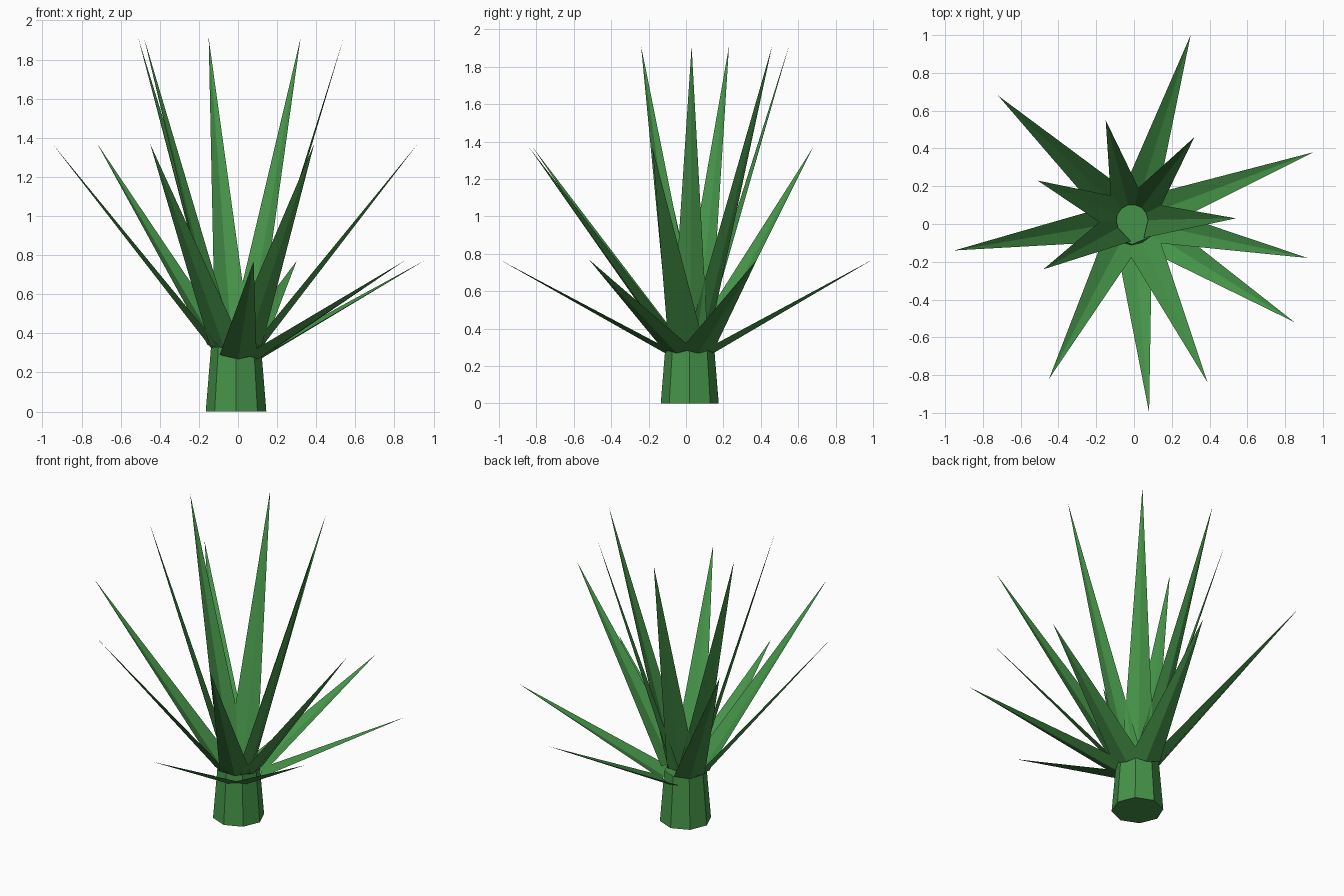
import bpy, bmesh
from mathutils import Vector

cube = bpy.data.objects.get("Cube")
if cube:
    bpy.data.objects.remove(cube, do_unlink=True)

green = bpy.data.materials.new("leaf_green")
green.use_nodes = True
colour = (0.06, 0.29, 0.065, 1)
green.diffuse_color = colour
green.node_tree.nodes["Principled BSDF"].inputs["Base Color"].default_value = colour

CENTRE = Vector((-0.01, 0.02, 0))
HALF_WIDTH = 0.095
FOLD = 0.025


def add_object(name, bm):
    mesh = bpy.data.meshes.new(name)
    bm.to_mesh(mesh)
    bm.free()
    mesh.materials.append(green)
    obj = bpy.data.objects.new(name, mesh)
    bpy.context.collection.objects.link(obj)
    return obj


def add_leaf(name, tip, base_radius, base_height):
    """Pointed leaf folded along its midrib, growing from the trunk top."""
    outward = Vector((tip.x, tip.y, 0)) - CENTRE
    outward.normalize()
    base = CENTRE + outward * base_radius + Vector((0, 0, base_height))
    along = (tip - base).normalized()
    side = Vector((-outward.y, outward.x, 0))
    upper = along.cross(side)
    bm = bmesh.new()
    left, rib, right, point = [bm.verts.new(p) for p in (
        base + side * HALF_WIDTH, base - upper * FOLD,
        base - side * HALF_WIDTH, tip)]
    bm.faces.new((rib, point, left))
    bm.faces.new((right, point, rib))
    add_object(name, bm)


# Tapered eight-sided trunk
bm = bmesh.new()
bmesh.ops.create_cone(bm, cap_ends=True, segments=8,
                      radius1=0.155, radius2=0.128, depth=0.33)
trunk = add_object("trunk", bm)
trunk.location = CENTRE + Vector((0, 0, 0.165))

# Three tiers of leaves: tip height, base radius, base height, tip positions
tiers = {
    "lower_leaf": (0.77, 0.12, 0.29,
                   [(0.30, 1.00), (0.95, 0.38), (0.85, -0.52), (0.08, -1.00)]),
    "middle_leaf": (1.37, 0.11, 0.34,
                    [(0.92, -0.18), (0.39, -0.84), (-0.45, -0.82),
                     (-0.95, -0.14), (-0.72, 0.68)]),
    "upper_leaf": (1.91, 0.06, 0.35,
                   [(-0.15, 0.55), (0.32, 0.46), (0.54, 0.03),
                    (-0.48, -0.24), (-0.51, 0.23)]),
}
for name, (height, radius, base_height, tips) in tiers.items():
    for i, (x, y) in enumerate(tips, 1):
        add_leaf(f"{name}_{i}", Vector((x, y, height)), radius, base_height)
